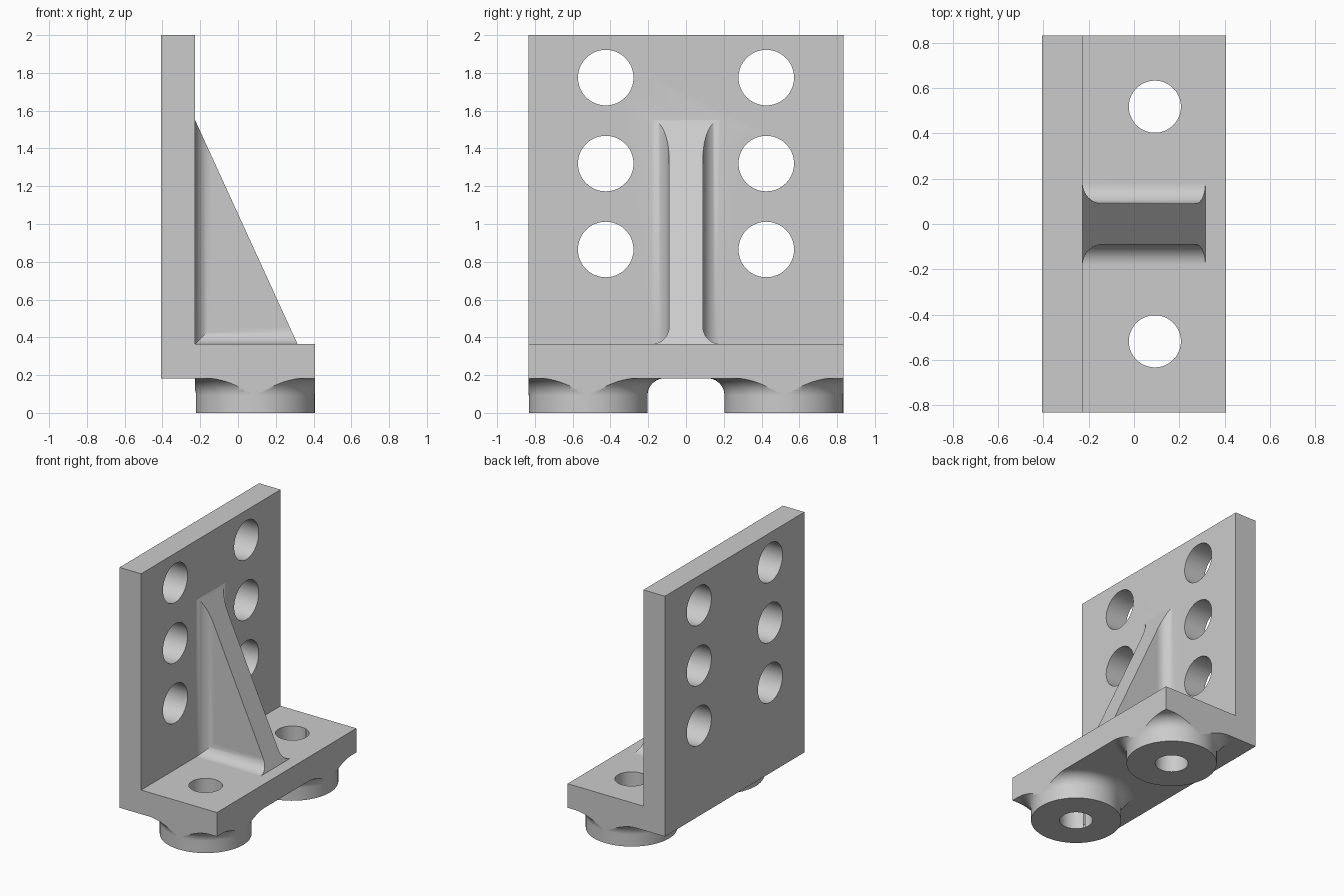
import bpy, bmesh, math
from mathutils import Vector

if "Cube" in bpy.data.objects:
    bpy.data.objects.remove(bpy.data.objects["Cube"], do_unlink=True)

# Main dimensions
HX, HY, TOP = 0.407, 0.833, 2.0       # half depth, half width, height
PLATE_X = -0.227                      # inner face of the upright plate
BASE_LO, BASE_HI = 0.183, 0.365       # foot plate bottom and top
FILLET, STEPS = 0.09, 10
BOSS_X, BOSS_Y, BOSS_R = 0.092, 0.518, 0.3145

grey = bpy.data.materials.new("machined grey")
grey.use_nodes = True
colour = (0.6, 0.6, 0.6, 1)
grey.diffuse_color = colour
grey.node_tree.nodes["Principled BSDF"].inputs["Base Color"].default_value = colour


def add_object(name, bm):
    bmesh.ops.recalc_face_normals(bm, faces=bm.faces)
    mesh = bpy.data.meshes.new(name)
    bm.to_mesh(mesh)
    bm.free()
    mesh.materials.append(grey)
    obj = bpy.data.objects.new(name, mesh)
    bpy.context.collection.objects.link(obj)
    return obj


def prism(name, points, direction):
    """Extrude a closed outline along a vector."""
    bm = bmesh.new()
    face = bm.faces.new([bm.verts.new(p) for p in points])
    result = bmesh.ops.extrude_face_region(bm, geom=[face], use_keep_orig=True)
    verts = [g for g in result["geom"] if isinstance(g, bmesh.types.BMVert)]
    bmesh.ops.translate(bm, verts=verts, vec=Vector(direction))
    return add_object(name, bm)


def cylinder(name, centre, radius, axis, length):
    ring = []
    for i in range(64):
        a = math.tau * i / 64
        c, s = radius * math.cos(a), radius * math.sin(a)
        ring.append(Vector(centre) + Vector((c, s, 0) if axis == "z" else (0, c, s)))
    return prism(name, ring, (0, 0, length) if axis == "z" else (length, 0, 0))


def combine(target, tool, operation):
    mod = target.modifiers.new(operation, "BOOLEAN")
    mod.operation, mod.solver, mod.object = operation, "EXACT", tool
    with bpy.context.temp_override(object=target, active_object=target):
        bpy.ops.object.modifier_apply(modifier=mod.name)
    bpy.data.objects.remove(tool, do_unlink=True)


def flare(half):
    """Quarter fillet as (offset from wall, half width), wall side first."""
    arc = [math.pi / 2 * i / STEPS for i in range(STEPS + 1)]
    return [(FILLET * (1 - math.cos(a)), half + FILLET * (1 - math.sin(a))) for a in arc]


# L-shaped body
outline = [(-HX, BASE_LO), (HX, BASE_LO), (HX, BASE_HI), (PLATE_X, BASE_HI),
           (PLATE_X, TOP), (-HX, TOP)]
bracket = prism("angle_bracket", [(x, -HY, z) for x, z in outline], (0, 2 * HY, 0))

# Central rib, flared where it meets the upright and the foot
RIB_X, RIB_Z, RIB_HALF = 0.315, 1.55, 0.09
half = [(-0.05, RIB_HALF + FILLET)] + flare(RIB_HALF) + [(1.4, RIB_HALF)]
section = half + [(d, -w) for d, w in reversed(half)]
rib = prism("rib", [(PLATE_X + d, w, BASE_HI - 0.05) for d, w in section], (0, 0, 1.5))
rib_foot = prism("rib_foot", [(PLATE_X - 0.05, w, BASE_HI + d) for d, w in section], (0.8, 0, 0))
combine(rib, rib_foot, "UNION")
slope = Vector((RIB_X - PLATE_X, 0, BASE_HI - RIB_Z))
tip = Vector((PLATE_X, -0.5, RIB_Z)) - slope * 0.09
toe = Vector((RIB_X, -0.5, BASE_HI)) + slope * 0.04
envelope = prism("rib_envelope", [tip, toe, (PLATE_X - 0.04, -0.5, toe.z)], (0, 1, 0))
combine(rib, envelope, "INTERSECT")
combine(bracket, rib, "UNION")

# Round bosses under the foot, with a fillet trimmed at the plate edges
for side in (-1, 1):
    profile = [(0, 0), (BOSS_R, 0)]
    profile += [(w, BASE_LO - d) for d, w in reversed(flare(BOSS_R))]
    profile += [(BOSS_R + FILLET, BASE_LO + 0.05), (0, BASE_LO + 0.05)]
    bm = bmesh.new()
    verts = [bm.verts.new((BOSS_X + r, side * BOSS_Y, z)) for r, z in profile]
    edges = [bm.edges.new(pair) for pair in zip(verts, verts[1:])]
    bmesh.ops.spin(bm, geom=verts + edges, cent=(BOSS_X, side * BOSS_Y, 0),
                   axis=(0, 0, 1), angle=math.tau, steps=64)
    bmesh.ops.remove_doubles(bm, verts=bm.verts, dist=0.0001)
    boss = add_object("boss", bm)
    corners = [(PLATE_X, -HY, -0.1), (HX, -HY, -0.1), (HX, HY, -0.1), (PLATE_X, HY, -0.1)]
    combine(boss, prism("boss_trim", corners, (0, 0, 1)), "INTERSECT")
    combine(bracket, boss, "UNION")

# Bolt holes through the bosses and the upright
for side in (-1, 1):
    combine(bracket, cylinder("foot_hole", (BOSS_X, side * BOSS_Y, -0.1), 0.115, "z", 0.6),
            "DIFFERENCE")
    for z in (0.865, 1.32, 1.775):
        combine(bracket, cylinder("wall_hole", (-0.6, side * 0.425, z), 0.147, "x", 0.6),
                "DIFFERENCE")

# Smooth curved faces, keep hard edges
bpy.ops.object.select_all(action="DESELECT")
bracket.select_set(True)
bpy.context.view_layer.objects.active = bracket
bpy.ops.object.shade_smooth_by_angle(angle=math.radians(30))
weighted = bracket.modifiers.new("weighted normals", "WEIGHTED_NORMAL")
weighted.keep_sharp = True
